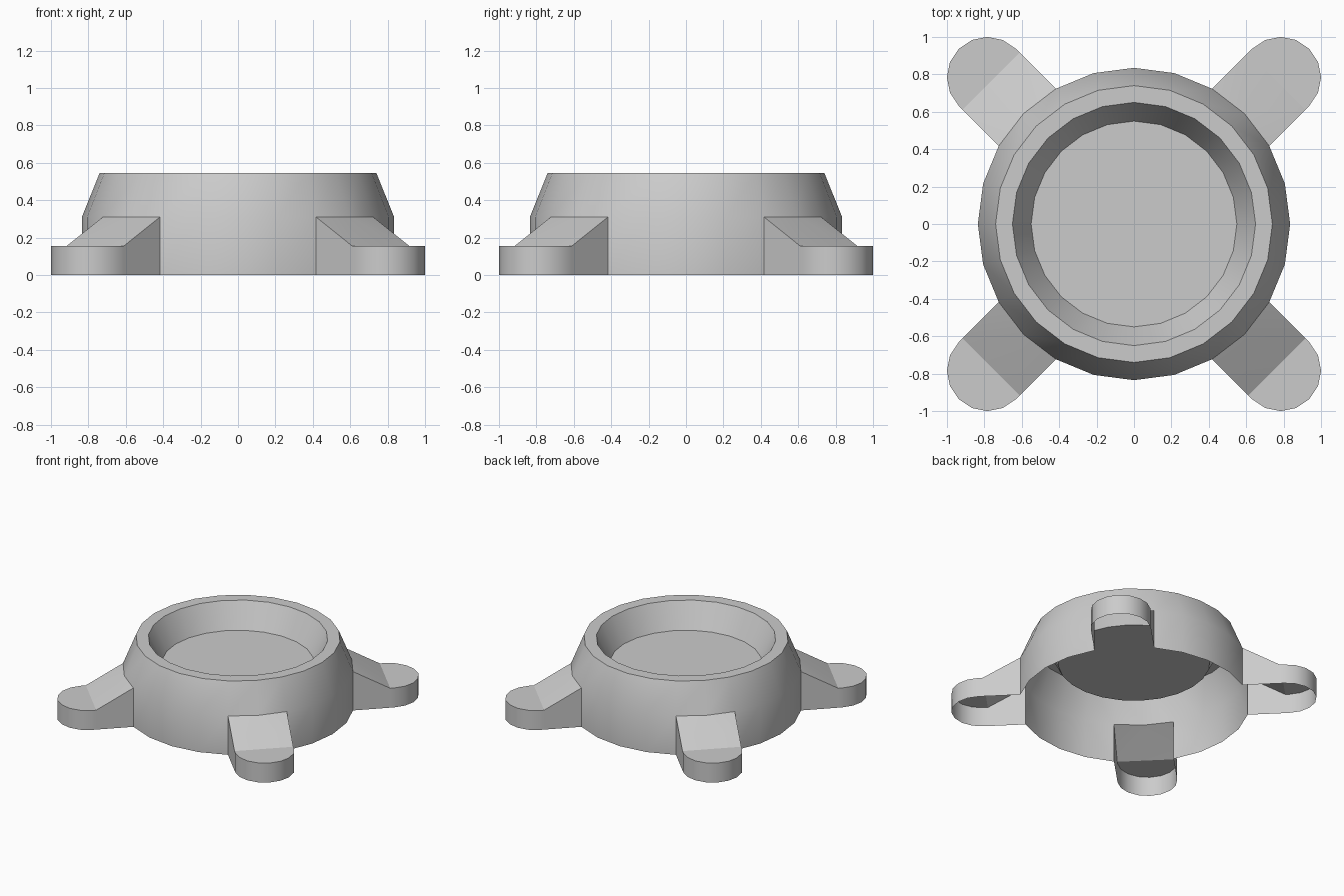
import bpy, bmesh
from math import pi, sin, cos, radians

if "Cube" in bpy.data.objects:
    bpy.data.objects.remove(bpy.data.objects["Cube"])

N = 24
bm = bmesh.new()

def ring(r, z):
    return [bm.verts.new((r * cos(2 * pi * i / N), r * sin(2 * pi * i / N), z)) for i in range(N)]

def band(a, b, skip=()):
    for i in range(len(a)):
        if i not in skip:
            j = (i + 1) % len(a)
            bm.faces.new((a[i], a[j], b[j], b[i]))

# Round open-bottomed shell with a dished top; wall is left open behind each leg
profile = [(0.835, 0), (0.835, 0.31), (0.74, 0.545), (0.65, 0.545), (0.55, 0.35)]
rings = [ring(r, z) for r, z in profile]
leg_gaps = {6 * q + k for q in range(4) for k in (2, 3)}
for k in range(len(rings) - 1):
    band(rings[k], rings[k + 1], leg_gaps if k == 0 else ())
bm.faces.new(rings[-1])

# Four hollow diagonal legs: sloped web running down to a round-ended foot
FOOT_Z, FOOT_R, CENTRE, CREASE = 0.155, 0.216, 1.109, 1.08
outline = [(CREASE, -FOOT_R)]
outline += [(CENTRE + FOOT_R * cos(t), FOOT_R * sin(t))
            for t in (-pi / 2 + pi * i / 8 for i in range(9))]
outline += [(CREASE, FOOT_R)]
for q in range(4):
    a = pi / 4 + q * pi / 2
    def foot_loop(z):
        return [bm.verts.new((u * cos(a) - v * sin(a), u * sin(a) + v * cos(a), z)) for u, v in outline]
    low, top = foot_loop(0), foot_loop(FOOT_Z)
    b0, b1 = (rings[0][6 * q + k] for k in (2, 4))
    t0, tm, t1 = (rings[1][6 * q + k] for k in (2, 3, 4))
    for i in range(len(low) - 1):
        bm.faces.new((low[i], low[i + 1], top[i + 1], top[i]))
    bm.faces.new(top)
    bm.faces.new((b0, low[0], top[0], t0))
    bm.faces.new((low[-1], b1, t1, top[-1]))
    bm.faces.new((t0, top[0], tm))
    bm.faces.new((tm, top[0], top[-1]))
    bm.faces.new((tm, top[-1], t1))

mesh = bpy.data.meshes.new("dished_base")
bm.to_mesh(mesh)
bm.free()
base = bpy.data.objects.new("dished_base", mesh)
bpy.context.collection.objects.link(base)
bpy.context.view_layer.objects.active = base
base.select_set(True)
bpy.ops.object.shade_smooth_by_angle(angle=radians(28))
